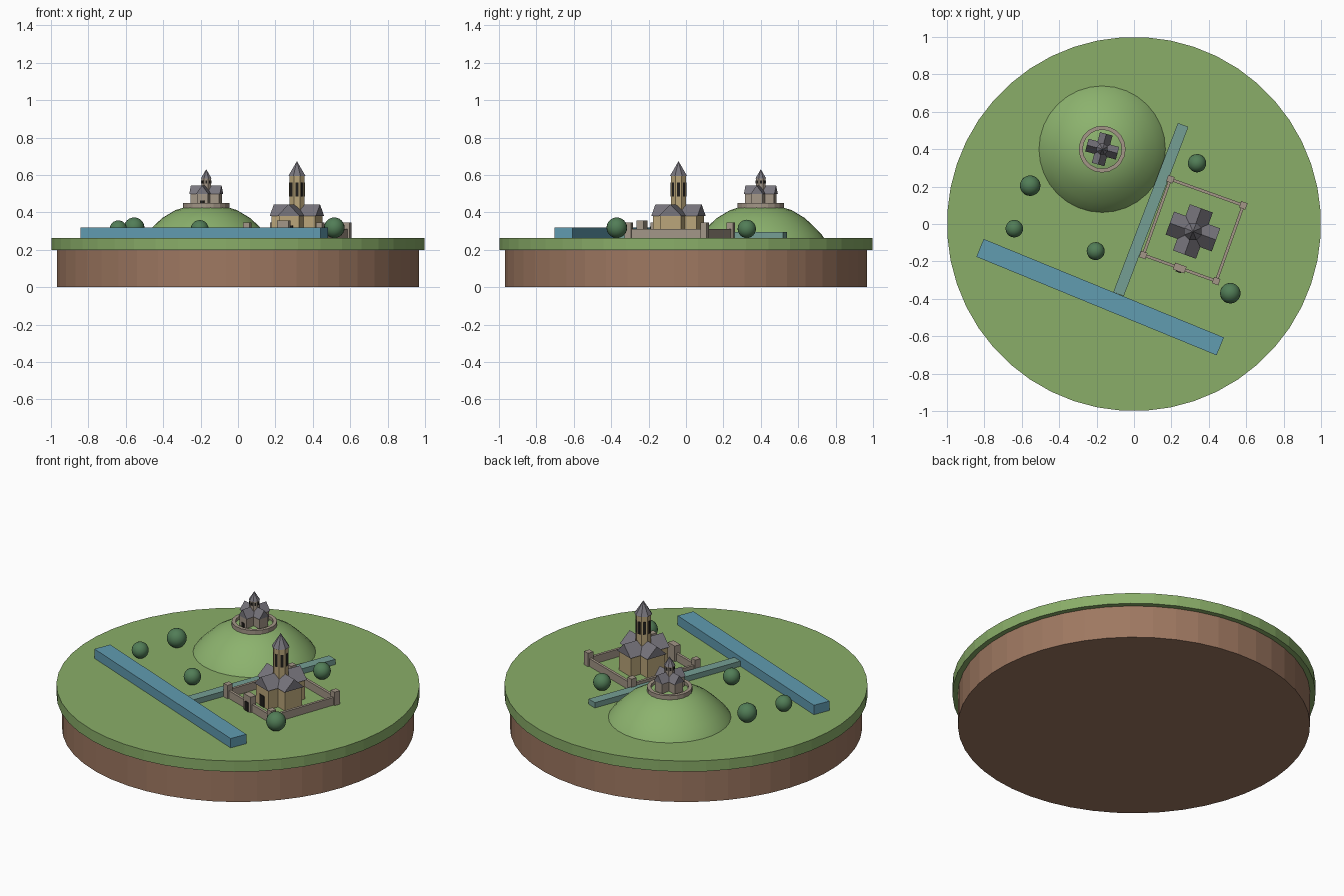
import bpy, bmesh, math
from mathutils import Matrix, Vector

cube = bpy.data.objects.get("Cube")
if cube:
    bpy.data.objects.remove(cube, do_unlink=True)


def material(name, *srgb):
    """Flat material from display colour values."""
    col = [c / 12.92 if c <= 0.04045 else ((c + 0.055) / 1.055) ** 2.4 for c in srgb] + [1]
    m = bpy.data.materials.new(name)
    m.use_nodes = True
    m.diffuse_color = col
    bsdf = next(n for n in m.node_tree.nodes if n.type == 'BSDF_PRINCIPLED')
    bsdf.inputs["Base Color"].default_value = col
    bsdf.inputs["Roughness"].default_value = 0.9
    return m


GRASS = material("grass green", 0.54, 0.68, 0.41)
HILL = material("hill green", 0.55, 0.70, 0.43)
SOIL = material("soil brown", 0.62, 0.47, 0.38)
WATER = material("river blue", 0.38, 0.61, 0.69)
STREAM = material("stream teal", 0.46, 0.62, 0.58)
LEAF = material("leaf green", 0.32, 0.49, 0.34)
ROOF = material("slate roof", 0.47, 0.46, 0.49)
TAN = material("tan stone", 0.73, 0.65, 0.48)
STONE = material("grey stone", 0.64, 0.59, 0.53)
DARK = material("dark opening", 0.13, 0.12, 0.11)

GROUND = 0.263
WORLD = Matrix.Identity(4)


def frame(x, y, z, degrees=0):
    return Matrix.Translation((x, y, z)) @ Matrix.Rotation(math.radians(degrees), 4, 'Z')


def finish(name, bm, mat, base=WORLD, smooth=False):
    bmesh.ops.recalc_face_normals(bm, faces=bm.faces)
    mesh = bpy.data.meshes.new(name)
    for f in bm.faces:
        f.smooth = smooth
    bm.to_mesh(mesh)
    bm.free()
    mesh.materials.append(mat)
    ob = bpy.data.objects.new(name, mesh)
    ob.matrix_world = base
    bpy.context.collection.objects.link(ob)
    return ob


def box(name, mat, base, centre, size):
    """Box given by the centre of its underside."""
    bm = bmesh.new()
    bmesh.ops.create_cube(bm, size=1)
    bmesh.ops.scale(bm, vec=size, verts=bm.verts)
    bmesh.ops.translate(bm, vec=Vector(centre) + Vector((0, 0, size[2] / 2)), verts=bm.verts)
    return finish(name, bm, mat, base)


def cone(name, mat, base, r1, r2, z0, z1, sides):
    bm = bmesh.new()
    bmesh.ops.create_cone(bm, cap_ends=True, segments=sides, radius1=r1, radius2=r2, depth=z1 - z0)
    turn = Matrix.Rotation(math.pi / sides, 4, 'Z')
    bmesh.ops.transform(bm, matrix=Matrix.Translation((0, 0, (z0 + z1) / 2)) @ turn, verts=bm.verts)
    return finish(name, bm, mat, base)


def lathe(name, mat, base, profile, sides, smooth=False, closed=False):
    bm = bmesh.new()
    vs = [bm.verts.new((r, 0, z)) for r, z in profile]
    es = [bm.edges.new(p) for p in zip(vs, vs[1:])]
    if closed:
        es.append(bm.edges.new((vs[-1], vs[0])))
    bmesh.ops.spin(bm, geom=vs + es, cent=(0, 0, 0), axis=(0, 0, 1),
                   angle=math.tau, steps=sides, use_duplicate=False)
    bmesh.ops.remove_doubles(bm, verts=bm.verts, dist=1e-5)
    return finish(name, bm, mat, base, smooth)


def gable_roof(name, base, length, half, z0, z1):
    """Triangular prism with its ridge along local y."""
    bm = bmesh.new()
    tri = [bm.verts.new((x, -length, z)) for x, z in ((-half, z0), (half, z0), (0, z1))]
    face = bm.faces.new(tri)
    out = bmesh.ops.extrude_face_region(bm, geom=[face])["geom"]
    bmesh.ops.translate(bm, vec=(0, 2 * length, 0),
                        verts=[g for g in out if isinstance(g, bmesh.types.BMVert)])
    return finish(name, bm, ROOF, base)


def church(name, mat, x, y, z, turn, reach, half, eave, ridge, tower_r, tower_top, tip, door):
    """Cross-shaped church with a round tower; heights are above its floor."""
    base = frame(x, y, z, turn)
    lip = reach * 0.06
    for i, part in enumerate(("nave", "transept")):
        b = base @ Matrix.Rotation(i * math.pi / 2, 4, 'Z')
        box(f"{name}_{part}", mat, b, (0, 0, 0), (2 * half, 2 * reach, eave))
        gable_roof(f"{name}_{part}_roof", b, reach + lip, half + lip, eave, ridge)
    box(f"{name}_door", DARK, base, (0, -reach, 0), (door, 0.008, door * 1.5))
    # tower faces the cardinal directions
    tb = frame(x, y, z)
    cone(f"{name}_tower", mat, tb, tower_r, tower_r, eave, tower_top, 8)
    cone(f"{name}_spire", ROOF, tb, tower_r * 1.14, 0, tower_top, tip, 8)
    tall = (tower_top - ridge) * 0.5
    flat = tower_r * math.cos(math.pi / 8)
    for i in range(8):
        b = tb @ Matrix.Rotation(i * math.pi / 4, 4, 'Z')
        box(f"{name}_tower_window_{i + 1}", DARK, b,
            (0, -flat, ridge + tall * 0.55), (tower_r * 0.36, 0.004, tall))


# round island
cone("soil_base", SOIL, WORLD, 0.97, 0.97, 0, 0.2, 48)
cone("grass_top", GRASS, WORLD, 1, 1, 0.198, GROUND, 48)

# hill with ring wall and small church
lathe("hill", HILL, frame(-0.17, 0.4, 0),
      [(0.34, 0.26), (0.325, 0.283), (0.287, 0.322), (0.235, 0.37), (0.165, 0.412),
       (0.085, 0.437), (0, 0.443)], 32, smooth=True)
lathe("hilltop_ring_wall", STONE, frame(-0.17, 0.4, 0),
      [(0.125, 0.415), (0.125, 0.45), (0.104, 0.45), (0.104, 0.415)], 20, closed=True)
church("hill_church", STONE, -0.17, 0.4, 0.43, -15,
       0.08, 0.03, 0.068, 0.114, 0.028, 0.15, 0.201, 0.022)

# large church in its walled court
church("large_church", TAN, 0.315, -0.04, GROUND, -20,
       0.124, 0.058, 0.117, 0.18, 0.044, 0.331, 0.411, 0.045)
court = frame(0.317, -0.033, GROUND, -19.7)
for i in range(4):
    side = court @ Matrix.Rotation(i * math.pi / 2, 4, 'Z')
    off, run = (0.215, 0.414) if i % 2 == 0 else (0.207, 0.43)
    box(f"court_wall_{i + 1}", STONE, side, (0, -off, 0), (run, 0.016, 0.047))
    box(f"corner_tower_{i + 1}", STONE, side, (run / 2, -off, 0), (0.036, 0.036, 0.082))
box("gatehouse", STONE, court, (0, -0.215, 0), (0.065, 0.038, 0.094))
box("gate_opening", DARK, court, (0, -0.235, 0), (0.03, 0.008, 0.055))

# river and stream
box("river", WATER, frame(-0.181, -0.391, GROUND - 0.003, -22.3), (0, 0, 0), (1.388, 0.103, 0.06))
box("stream", STREAM, frame(0.09, 0.0775, GROUND - 0.003, 69.1), (0, 0, 0), (0.968, 0.06, 0.035))

# round trees
for i, (x, y, r) in enumerate([(-0.555, 0.205, 0.055), (-0.64, -0.025, 0.047), (-0.205, -0.145, 0.048),
                               (0.337, 0.325, 0.049), (0.515, -0.37, 0.055)]):
    bm = bmesh.new()
    bmesh.ops.create_uvsphere(bm, u_segments=20, v_segments=12, radius=r)
    finish(f"tree_{i + 1}", bm, LEAF, frame(x, y, GROUND + r), smooth=True)
